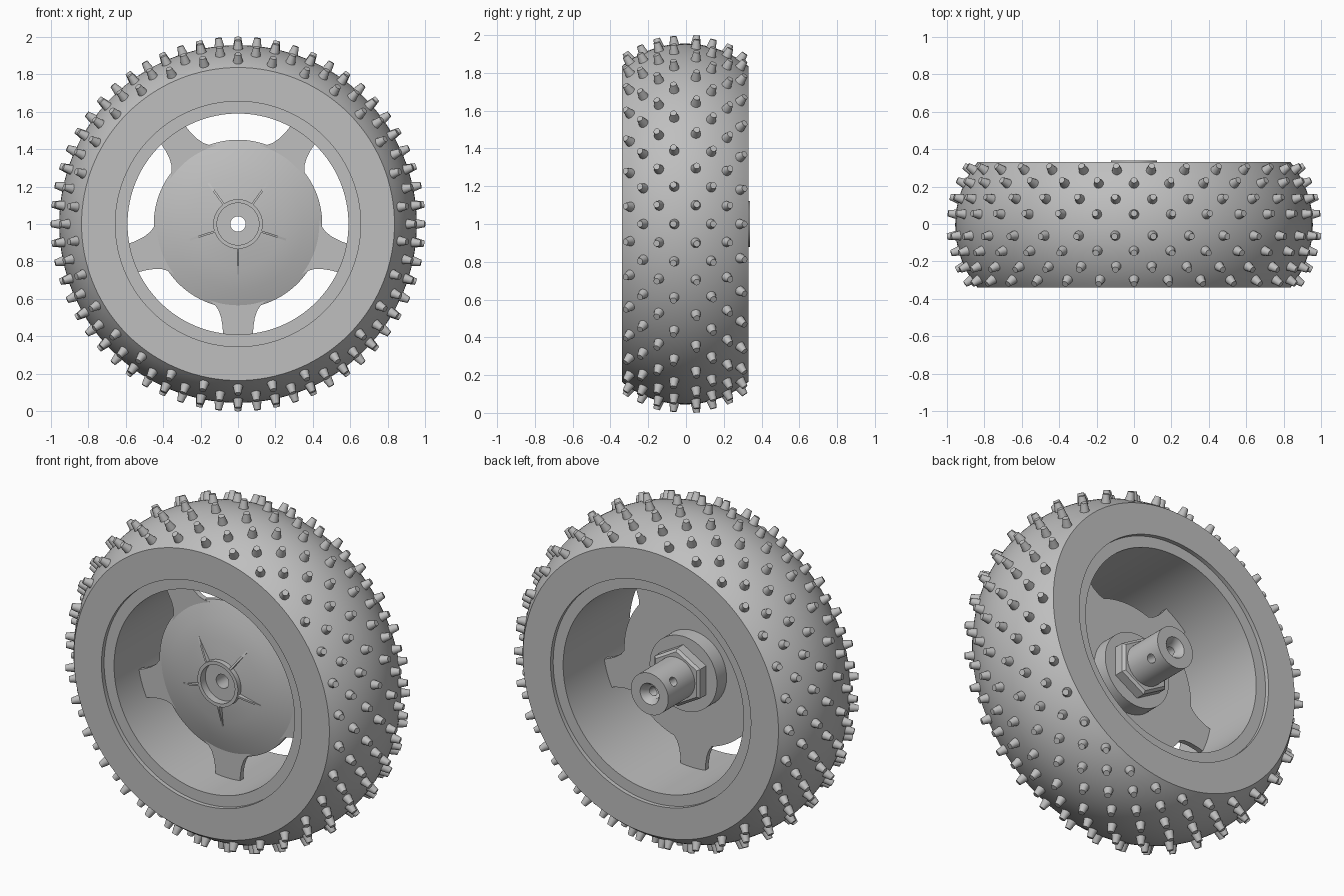
import bpy, bmesh
from math import sin, cos, pi, radians, asin
from mathutils import Vector, Matrix

cube = bpy.data.objects.get("Cube")
if cube:
    bpy.data.objects.remove(cube)

CENTRE = Vector((0, -0.005, 1))   # wheel axle position
SPOKES = [radians(270 + 72 * i) for i in range(5)]

grey = bpy.data.materials.new("light_grey")
grey.use_nodes = True
colour = (0.52, 0.52, 0.52, 1)
grey.diffuse_color = colour
grey.node_tree.nodes["Principled BSDF"].inputs["Base Color"].default_value = colour


def finish(name, bm, smooth=True):
    """Turn a bmesh into an object placed on the axle."""
    bmesh.ops.recalc_face_normals(bm, faces=bm.faces[:])
    mesh = bpy.data.meshes.new(name)
    bm.to_mesh(mesh)
    bm.free()
    obj = bpy.data.objects.new(name, mesh)
    obj.location = CENTRE
    bpy.context.collection.objects.link(obj)
    mesh.materials.append(grey)
    if smooth:
        smooth_object(obj)
    return obj


def smooth_object(obj):
    bpy.ops.object.select_all(action='DESELECT')
    obj.select_set(True)
    bpy.context.view_layer.objects.active = obj
    bpy.ops.object.shade_smooth_by_angle(angle=radians(32))


def lathe(bm, profile, steps):
    """Spin a closed (radius, y) profile around the axle."""
    rings = []
    for i in range(steps):
        a = 2 * pi * i / steps + pi / 2
        rings.append([bm.verts.new((r * cos(a), y, r * sin(a))) for r, y in profile])
    n = len(profile)
    for i in range(steps):
        here, there = rings[i], rings[(i + 1) % steps]
        for j in range(n):
            k = (j + 1) % n
            bm.faces.new((here[j], here[k], there[k], there[j]))


def slab(bm, outline, thickness, to_world):
    """Extrude a flat outline both ways along its third axis, then place it."""
    low = [bm.verts.new(to_world @ Vector((u, v, -thickness / 2))) for u, v in outline]
    high = [bm.verts.new(to_world @ Vector((u, v, thickness / 2))) for u, v in outline]
    bm.faces.new(low)
    bm.faces.new(high)
    n = len(low)
    for i in range(n):
        k = (i + 1) % n
        bm.faces.new((low[i], low[k], high[k], high[i]))


def frame(a, u, v, w, origin=Vector()):
    m = Matrix((u, v, w)).transposed().to_4x4()
    m.translation = origin
    return m


# Tyre: crowned tread with flat sidewalls
HALF, CROWN, TOP = 0.335, 0.53, 0.955
edge = asin(HALF / CROWN)
tread = []
for i in range(25):
    t = edge * (i / 12 - 1)
    tread.append((TOP - CROWN + CROWN * cos(t), CROWN * sin(t)))
bm = bmesh.new()
lathe(bm, [(0.655, -HALF)] + tread + [(0.655, HALF)], 128)
finish("tyre", bm)

# Rim: barrel set slightly in from the sidewalls
bm = bmesh.new()
lathe(bm, [(0.59, -0.31), (0.656, -0.31), (0.656, 0.31), (0.59, 0.31)], 128)
finish("rim", bm)

# Tread studs: eight staggered rows of tapered pegs
bm = bmesh.new()
rows = [-0.29, -0.22, -0.138, -0.057, 0.057, 0.138, 0.22, 0.29]
for row, y in enumerate(rows):
    t = asin(y / CROWN)
    radius = TOP - CROWN + CROWN * cos(t)
    for i in range(30):
        a = 2 * pi * (i + (0.5 if row % 2 == 0 else 0)) / 30
        normal = Vector((cos(a) * cos(t), sin(t), sin(a) * cos(t)))
        base = Vector((radius * cos(a), y, radius * sin(a)))
        place = Matrix.Translation(base + normal * 0.019) @ \
            normal.to_track_quat('Z', 'Y').to_matrix().to_4x4()
        bmesh.ops.create_cone(bm, cap_ends=True, segments=14, radius1=0.028,
                              radius2=0.017, depth=0.056, matrix=place)
finish("tread_studs", bm)

# Hub: domed disc, front collar, rear boss and bored shaft
bm = bmesh.new()
lathe(bm, [(0.041, -0.14), (0.112, -0.14), (0.112, -0.185), (0.132, -0.185),
           (0.132, -0.155), (0.24, -0.143), (0.35, -0.12), (0.45, -0.085),
           (0.45, -0.06), (0.22, -0.06), (0.22, 0.03), (0.122, 0.03),
           (0.122, 0.345), (0.062, 0.345), (0.041, 0.31)], 96)
hub = finish("hub", bm, smooth=False)

# Cross pin hole through the shaft
bm = bmesh.new()
tilt = radians(35)
direction = Vector((-cos(tilt), 0, sin(tilt)))
place = Matrix.Translation((0, 0.265, 0)) @ direction.to_track_quat('Z', 'Y').to_matrix().to_4x4()
bmesh.ops.create_cone(bm, cap_ends=True, segments=24, radius1=0.026, radius2=0.026,
                      depth=0.4, matrix=place)
cutter = finish("pin_hole_cutter", bm, smooth=False)
cutter.hide_render = True
cut = hub.modifiers.new("pin_hole", 'BOOLEAN')
cut.operation = 'DIFFERENCE'
cut.solver = 'EXACT'
cut.object = cutter
bpy.context.view_layer.objects.active = hub
bpy.ops.object.modifier_apply(modifier=cut.name)
bpy.data.objects.remove(cutter)
smooth_object(hub)

# Hex nut against the boss
bm = bmesh.new()
lathe(bm, [(0.115, 0.025), (0.172, 0.025), (0.172, 0.085), (0.155, 0.097), (0.115, 0.097)], 6)
finish("hex_nut", bm, smooth=False)

# Spokes: flared plates from disc to rim
bm = bmesh.new()
flare = [(0.40, 0.16), (0.43, 0.125), (0.46, 0.104), (0.50, 0.09), (0.55, 0.082), (0.60, 0.08)]
outline = flare + [(r, -w) for r, w in reversed(flare)]
for a in SPOKES:
    out, side = Vector((cos(a), 0, sin(a))), Vector((-sin(a), 0, cos(a)))
    slab(bm, outline, 0.03, frame(a, out, side, Vector((0, 1, 0)), Vector((0, -0.0755, 0))))
finish("spokes", bm)

# Ribs: thin wedges bracing the collar
bm = bmesh.new()
for a in SPOKES:
    out, side = Vector((cos(a), 0, sin(a))), Vector((-sin(a), 0, cos(a)))
    slab(bm, [(0.125, -0.13), (0.125, -0.183), (0.15, -0.178), (0.27, -0.137), (0.27, -0.125)],
         0.011, frame(a, out, Vector((0, 1, 0)), side))
finish("collar_ribs", bm, smooth=False)
